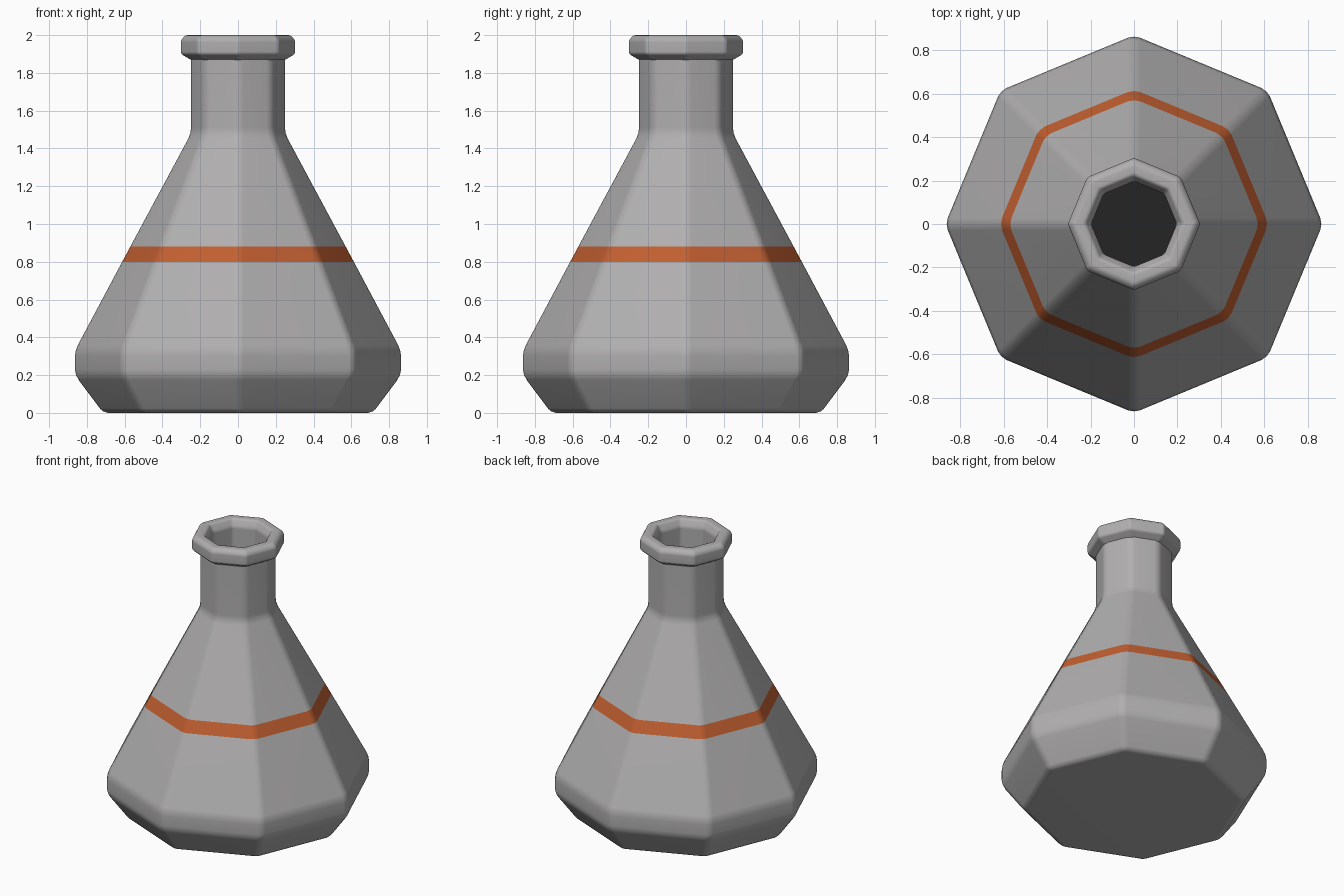
import bpy, bmesh, math

SIDES = 8

cube = bpy.data.objects.get("Cube")
if cube:
    bpy.data.objects.remove(cube, do_unlink=True)


def make_material(name, rgb):
    mat = bpy.data.materials.new(name)
    mat.use_nodes = True
    mat.diffuse_color = (*rgb, 1)
    mat.node_tree.nodes["Principled BSDF"].inputs["Base Color"].default_value = (*rgb, 1)
    return mat


grey = make_material("glass_grey", (0.44, 0.43, 0.43))
orange = make_material("stripe_orange", (0.54, 0.115, 0.03))
dark = make_material("hollow_dark", (0.018, 0.018, 0.018))


def lathe(name, profile, materials, bevel=0.0, cap_start=False, stripe=None):
    """Turn a (radius, height) profile into an eight-sided part."""
    bm = bmesh.new()
    rings = []
    for r, z in profile:
        angles = [math.tau * i / SIDES for i in range(SIDES)]
        rings.append([bm.verts.new((r * math.cos(a), r * math.sin(a), z)) for a in angles])
    if cap_start:
        bm.faces.new(list(reversed(rings[0])))
    for low, high in zip(rings, rings[1:]):
        for i in range(SIDES):
            j = (i + 1) % SIDES
            bm.faces.new((low[i], low[j], high[j], high[i]))
    for face in bm.faces:
        face.smooth = True
        if stripe and stripe[0] < face.calc_center_median().z < stripe[1]:
            face.material_index = 1
    mesh = bpy.data.meshes.new(name)
    bm.to_mesh(mesh)
    bm.free()
    for mat in materials:
        mesh.materials.append(mat)
    obj = bpy.data.objects.new(name, mesh)
    bpy.context.collection.objects.link(obj)
    if bevel:
        mod = obj.modifiers.new("soft_edges", "BEVEL")
        mod.width = bevel
        mod.segments = 2
        mod.limit_method = "ANGLE"
        mod.angle_limit = math.radians(20)
        obj.modifiers.new("face_normals", "WEIGHTED_NORMAL")
    return obj


# Flask body and neck, with the stripe as a band of faces
lathe("flask_body",
      [(0.72, 0), (0.87, 0.2), (0.87, 0.33), (0.62, 0.8), (0.577, 0.88),
       (0.255, 1.48), (0.255, 1.89)],
      [grey, orange], bevel=0.03, cap_start=True, stripe=(0.8, 0.88))

# Rolled lip, running down into the inner wall of the neck
lathe("flask_lip",
      [(0.245, 1.865), (0.305, 1.9), (0.305, 1.975), (0.28, 2.0),
       (0.225, 2.0), (0.197, 1.95), (0.197, 1.5)],
      [grey], bevel=0.012)

# Dark floor closing the hollow of the neck
lathe("hollow_floor", [(0.2, 1.5), (0.001, 1.5)], [dark])
